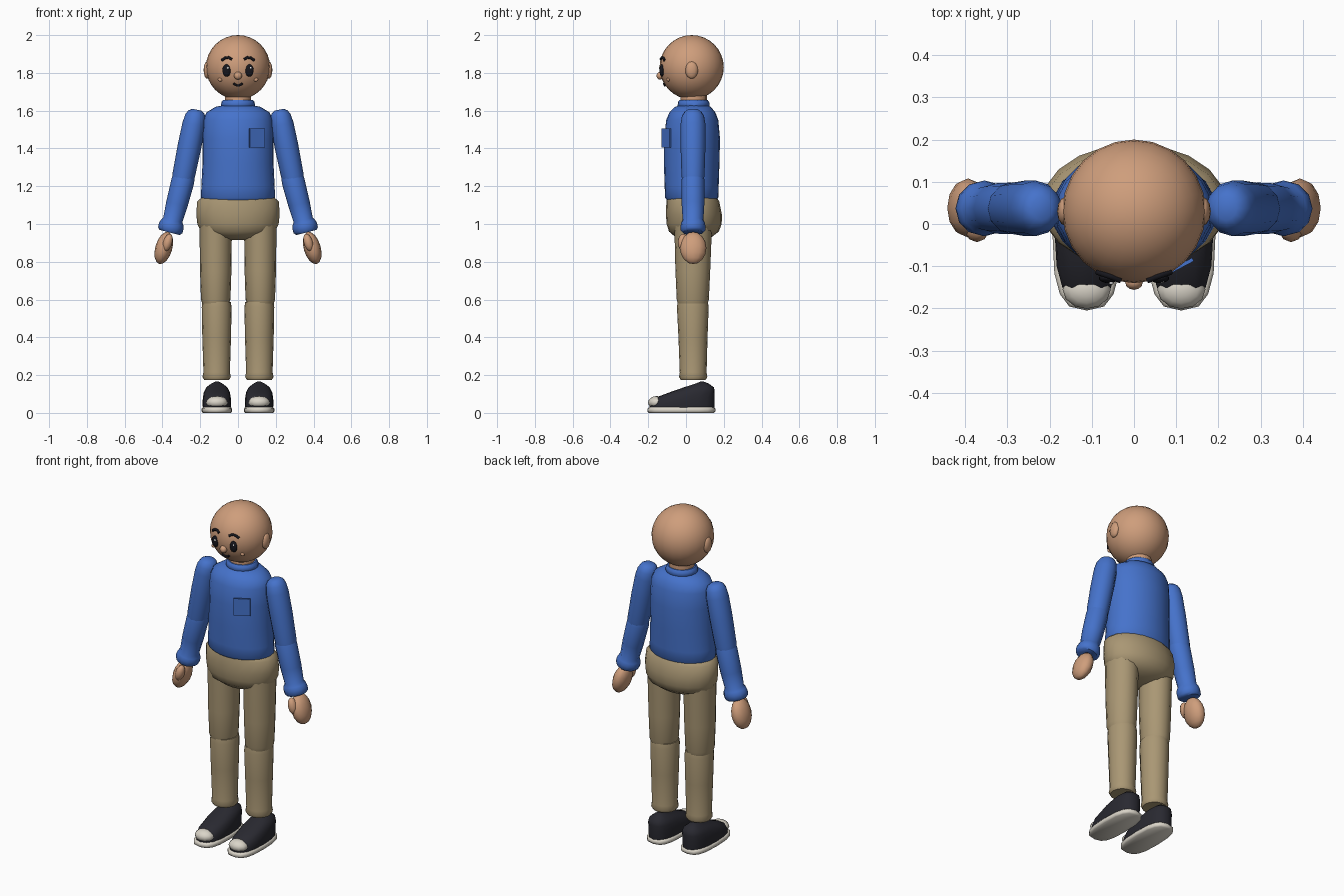
import bpy
import bmesh
from math import sin, cos, pi, sqrt, atan2, radians
from mathutils import Matrix, Vector

if "Cube" in bpy.data.objects:
    bpy.data.objects.remove(bpy.data.objects["Cube"])


def material(name, rgb):
    m = bpy.data.materials.new(name)
    m.use_nodes = True
    m.diffuse_color = (*rgb, 1)
    bsdf = m.node_tree.nodes["Principled BSDF"]
    bsdf.inputs["Base Color"].default_value = (*rgb, 1)
    bsdf.inputs["Roughness"].default_value = 0.8
    return m


skin = material("skin", (0.62, 0.34, 0.20))
blue = material("sweater blue", (0.06, 0.17, 0.60))
khaki = material("khaki", (0.40, 0.31, 0.175))
black = material("shoe black", (0.022, 0.022, 0.03))
cream = material("cream", (0.70, 0.66, 0.58))
ink = material("ink", (0.008, 0.008, 0.012))
white = material("white", (0.9, 0.9, 0.9))


def finish(bm, name, mat, matrix, angle=50):
    """Turn a bmesh into a placed object with smooth shading."""
    bmesh.ops.recalc_face_normals(bm, faces=bm.faces)
    mesh = bpy.data.meshes.new(name)
    bm.to_mesh(mesh)
    bm.free()
    ob = bpy.data.objects.new(name, mesh)
    bpy.context.collection.objects.link(ob)
    mesh.materials.append(mat)
    ob.matrix_world = matrix
    bpy.ops.object.select_all(action="DESELECT")
    ob.select_set(True)
    bpy.context.view_layer.objects.active = ob
    bpy.ops.object.shade_smooth_by_angle(angle=radians(angle))
    return ob


def loft(name, mat, rings, loc=(0, 0, 0), tilt=0, sides=16, power=1.0):
    """Stack of rings (z, half width, half depth, y shift), capped."""
    def bend(v):
        return abs(v) ** power * (1 if v > 0 else -1)
    bm = bmesh.new()
    loops = []
    for z, rx, ry, cy in rings:
        angles = [2 * pi * i / sides for i in range(sides)]
        loops.append([bm.verts.new((rx * bend(cos(a)), cy + ry * bend(sin(a)), z)) for a in angles])
    for lo, hi in zip(loops, loops[1:]):
        for i in range(sides):
            j = (i + 1) % sides
            bm.faces.new((lo[i], lo[j], hi[j], hi[i]))
    bm.faces.new(loops[0])
    bm.faces.new(loops[-1])
    return finish(bm, name, mat, Matrix.Translation(loc) @ Matrix.Rotation(tilt, 4, "Y"))


def limb(name, mat, start, end, rings):
    """Loft between two points in the XZ plane; ring heights are fractions."""
    d = Vector(end) - Vector(start)
    scaled = [(t * d.length, rx, ry, 0) for t, rx, ry in rings]
    return loft(name, mat, scaled, start, atan2(d.x, d.z), 12)


def ball(name, mat, loc, size, tilt=0, segs=16, rows=10):
    bm = bmesh.new()
    bmesh.ops.create_uvsphere(bm, u_segments=segs, v_segments=rows, radius=1)
    bmesh.ops.scale(bm, vec=size, verts=bm.verts)
    return finish(bm, name, mat, Matrix.Translation(loc) @ Matrix.Rotation(tilt, 4, "Y"))


HEAD = Vector((0, 0.03, 1.83))
RADIUS = 0.17


def on_face(x, z, out=0.0):
    """Point on the front of the head."""
    dz = z - HEAD.z
    return Vector((x, HEAD.y - sqrt(RADIUS ** 2 - x * x - dz * dz) - out, z))


def stroke(name, points, thick):
    """Thin dark tube drawn over the face."""
    c = bpy.data.curves.new(name, "CURVE")
    c.dimensions = "3D"
    c.bevel_depth = thick
    c.bevel_resolution = 2
    c.use_fill_caps = True
    s = c.splines.new("POLY")
    s.points.add(len(points) - 1)
    for p, (x, z) in zip(s.points, points):
        p.co = (*on_face(x, z, 0.002), 1)
    c.materials.append(ink)
    bpy.context.collection.objects.link(bpy.data.objects.new(name, c))


# Head and neck
ball("head", skin, HEAD, (RADIUS,) * 3, segs=24, rows=16)
loft("neck", skin, [(1.60, 0.07, 0.07, 0.04), (1.70, 0.07, 0.07, 0.04)])
ball("nose", skin, on_face(0, 1.785, 0.004), (0.021, 0.018, 0.021), segs=12, rows=8)
stroke("mouth", [(x / 100, 1.733 + 0.011 * (x / 2.3) ** 2) for x in (-2.3, -1.2, 0, 1.2, 2.3)], 0.006)

# Torso
loft("sweater_body", blue, [
    (1.125, 0.185, 0.13, 0.03), (1.14, 0.196, 0.141, 0.03), (1.20, 0.194, 0.143, 0.03),
    (1.32, 0.188, 0.147, 0.03), (1.45, 0.188, 0.148, 0.032), (1.55, 0.184, 0.138, 0.033),
    (1.59, 0.168, 0.122, 0.034), (1.62, 0.12, 0.095, 0.037), (1.63, 0.07, 0.07, 0.04)], sides=24)
loft("collar", blue, [
    (1.615, 0.08, 0.076, 0.04), (1.625, 0.09, 0.084, 0.04),
    (1.645, 0.088, 0.083, 0.04), (1.657, 0.078, 0.074, 0.04)], sides=20)
loft("pelvis", khaki, [
    (0.915, 0.05, 0.04, 0.04), (0.93, 0.13, 0.095, 0.04), (0.96, 0.197, 0.132, 0.042),
    (1.00, 0.215, 0.146, 0.043), (1.05, 0.221, 0.148, 0.042), (1.12, 0.216, 0.14, 0.036),
    (1.15, 0.18, 0.125, 0.03)], sides=20)

# Chest pocket, a thin plate following the curve of the chest
bm = bmesh.new()
bmesh.ops.create_cube(bm, size=1)
bmesh.ops.scale(bm, vec=(0.09, 0.009, 0.1), verts=bm.verts)
finish(bm, "chest_pocket", blue,
       Matrix.Translation((0.1, -0.105, 1.455)) @ Matrix.Rotation(radians(28), 4, "Z"), 30)

for s, side in ((1, "left"), (-1, "right")):
    # Face details
    ball(side + "_ear", skin, (s * 0.163, 0.03, 1.815), (0.019, 0.034, 0.046), segs=12, rows=8)
    ball(side + "_eye", ink, on_face(s * 0.06, 1.813), (0.023, 0.012, 0.033), segs=14)
    ball(side + "_eye_glint", white, on_face(s * 0.06 + 0.006, 1.826, 0.009), (0.006, 0.004, 0.007), segs=8, rows=6)
    ball(side + "_cheek_spot", skin, on_face(s * 0.095, 1.764), (0.013, 0.008, 0.01), segs=10, rows=6)
    stroke(side + "_brow", [(s * x, z) for x, z in
           ((0.033, 1.872), (0.05, 1.882), (0.068, 1.879), (0.087, 1.866))], 0.007)

    # Arms
    shoulder, elbow, wrist = (s * 0.218, 0.037, 1.605), (s * 0.295, 0.037, 1.22), (s * 0.362, 0.037, 0.955)
    limb(side + "_upper_arm", blue, shoulder, elbow, [
        (0, 0.025, 0.028), (0.03, 0.043, 0.046), (0.09, 0.055, 0.059), (0.2, 0.061, 0.066),
        (0.5, 0.063, 0.066), (0.9, 0.06, 0.061), (1, 0.055, 0.056)])
    limb(side + "_forearm", blue, (s * 0.285, 0.037, 1.255), wrist, [
        (0, 0.056, 0.056), (0.08, 0.061, 0.061), (0.5, 0.058, 0.06), (0.78, 0.052, 0.055),
        (0.83, 0.062, 0.063), (0.89, 0.067, 0.066), (0.96, 0.066, 0.065), (1, 0.055, 0.055)])
    ball(side + "_hand", skin, (s * 0.393, 0.038, 0.873), (0.045, 0.07, 0.088), s * radians(-16), 12, 8)
    ball(side + "_thumb", skin, (s * 0.372, -0.015, 0.902), (0.025, 0.028, 0.048), s * radians(-16), 10, 8)

    # Legs
    loft(side + "_thigh", khaki, [
        (0.575, 0.07, 0.078, 0.036), (0.60, 0.078, 0.085, 0.036),
        (0.75, 0.083, 0.092, 0.036), (1.0, 0.086, 0.10, 0.038)], (s * 0.118, 0, 0))
    loft(side + "_shin", khaki, [
        (0.175, 0.066, 0.066, 0.038), (0.19, 0.075, 0.075, 0.038), (0.215, 0.07, 0.071, 0.038),
        (0.40, 0.076, 0.077, 0.037), (0.56, 0.079, 0.084, 0.036), (0.587, 0.075, 0.08, 0.036)],
        (s * 0.113, 0, 0))

    # Shoes
    x = s * 0.112
    loft(side + "_sole", cream, [
        (0, 0.074, 0.172, -0.025), (0.008, 0.081, 0.18, -0.025), (0.022, 0.081, 0.18, -0.025),
        (0.03, 0.074, 0.172, -0.025)], (x, 0, 0), power=0.7)
    loft(side + "_shoe", black, [
        (0.025, 0.074, 0.172, -0.023), (0.05, 0.076, 0.172, -0.02), (0.08, 0.074, 0.158, -0.006),
        (0.11, 0.069, 0.118, 0.034), (0.135, 0.056, 0.08, 0.068), (0.155, 0.03, 0.035, 0.085),
        (0.165, 0.01, 0.01, 0.085)], (x, 0, 0), power=0.8)
    ball(side + "_toe_cap", cream, (x, -0.155, 0.055), (0.057, 0.046, 0.034), segs=12, rows=8)
